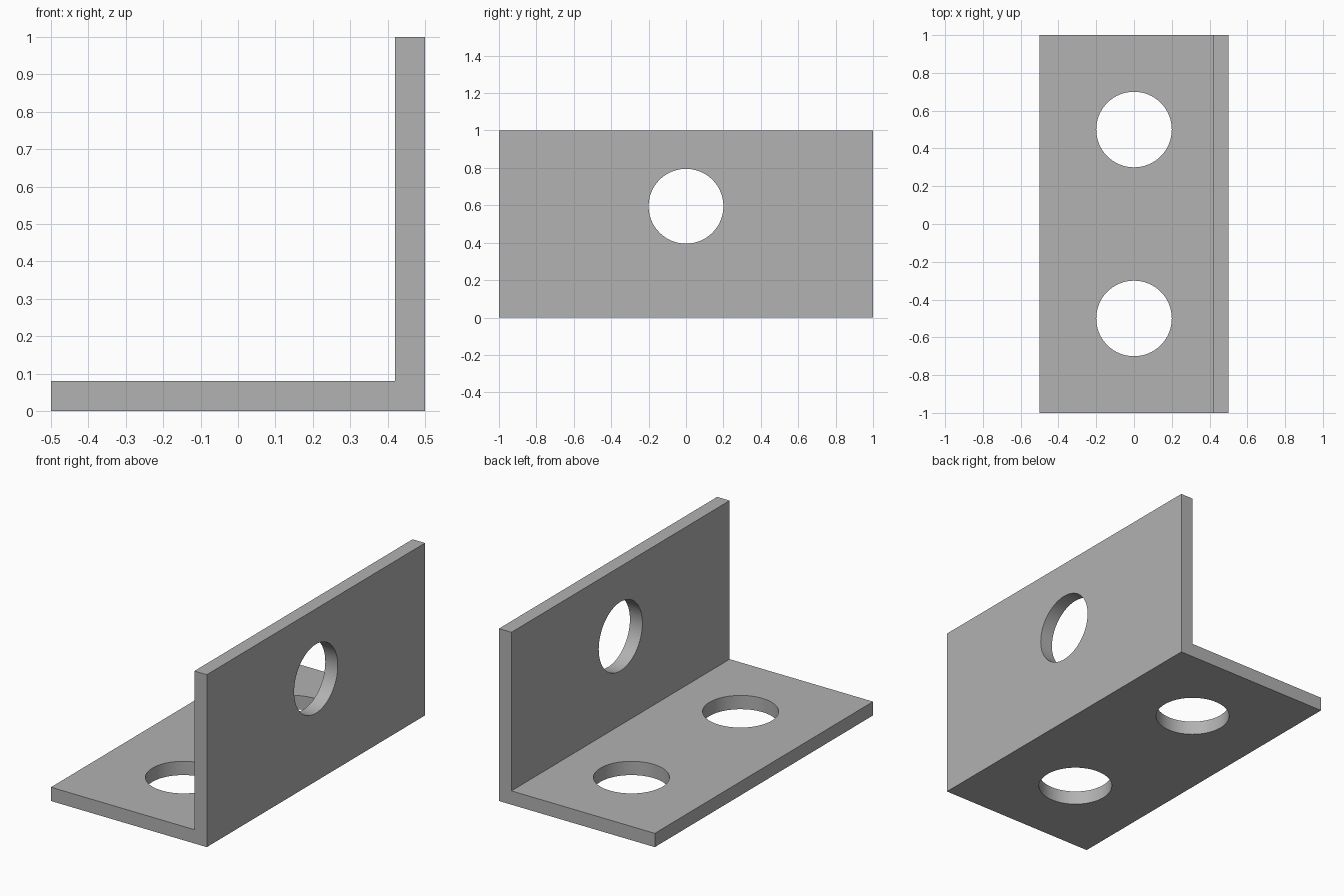
import bpy
import bmesh
import math

if "Cube" in bpy.data.objects:
    bpy.data.objects.remove(bpy.data.objects["Cube"], do_unlink=True)

THICK = 0.08
HOLE_R = 0.2

# Plain grey metal
grey = bpy.data.materials.new("grey_metal")
grey.use_nodes = True
colour = (0.445, 0.445, 0.445, 1)
grey.diffuse_color = colour
grey.node_tree.nodes["Principled BSDF"].inputs["Base Color"].default_value = colour

# L-shaped profile extruded along y
inner = 0.5 - THICK
profile = [(-0.5, 0), (0.5, 0), (0.5, 1), (inner, 1), (inner, THICK), (-0.5, THICK)]
bm = bmesh.new()
face = bm.faces.new([bm.verts.new((x, -1, z)) for x, z in profile])
ext = bmesh.ops.extrude_face_region(bm, geom=[face])
moved = [g for g in ext["geom"] if isinstance(g, bmesh.types.BMVert)]
bmesh.ops.translate(bm, verts=moved, vec=(0, 2, 0))
bmesh.ops.recalc_face_normals(bm, faces=bm.faces)
mesh = bpy.data.meshes.new("angle_bracket")
bm.to_mesh(mesh)
bm.free()
mesh.materials.append(grey)
bracket = bpy.data.objects.new("angle_bracket", mesh)
bpy.context.collection.objects.link(bracket)


def drill(location, rotation):
    """Cut one round bolt hole through the bracket."""
    bpy.ops.mesh.primitive_cylinder_add(vertices=64, radius=HOLE_R, depth=0.3,
                                        location=location, rotation=rotation)
    cutter = bpy.context.object
    cutter.name = "hole_cutter"
    cutter.hide_render = True
    cutter.data.materials.append(grey)
    mod = bracket.modifiers.new("bolt_hole", "BOOLEAN")
    mod.operation = "DIFFERENCE"
    mod.solver = "EXACT"
    mod.object = cutter
    bpy.ops.object.select_all(action="DESELECT")
    bracket.select_set(True)
    bpy.context.view_layer.objects.active = bracket
    bpy.ops.object.modifier_apply(modifier=mod.name)
    bpy.data.objects.remove(cutter, do_unlink=True)


# Two holes in the base, one in the upright
for y in (-0.5, 0.5):
    drill((0, y, THICK / 2), (0, 0, 0))
drill((0.5 - THICK / 2, 0, 0.595), (0, math.pi / 2, 0))

bpy.ops.object.shade_smooth_by_angle(angle=math.radians(30))
